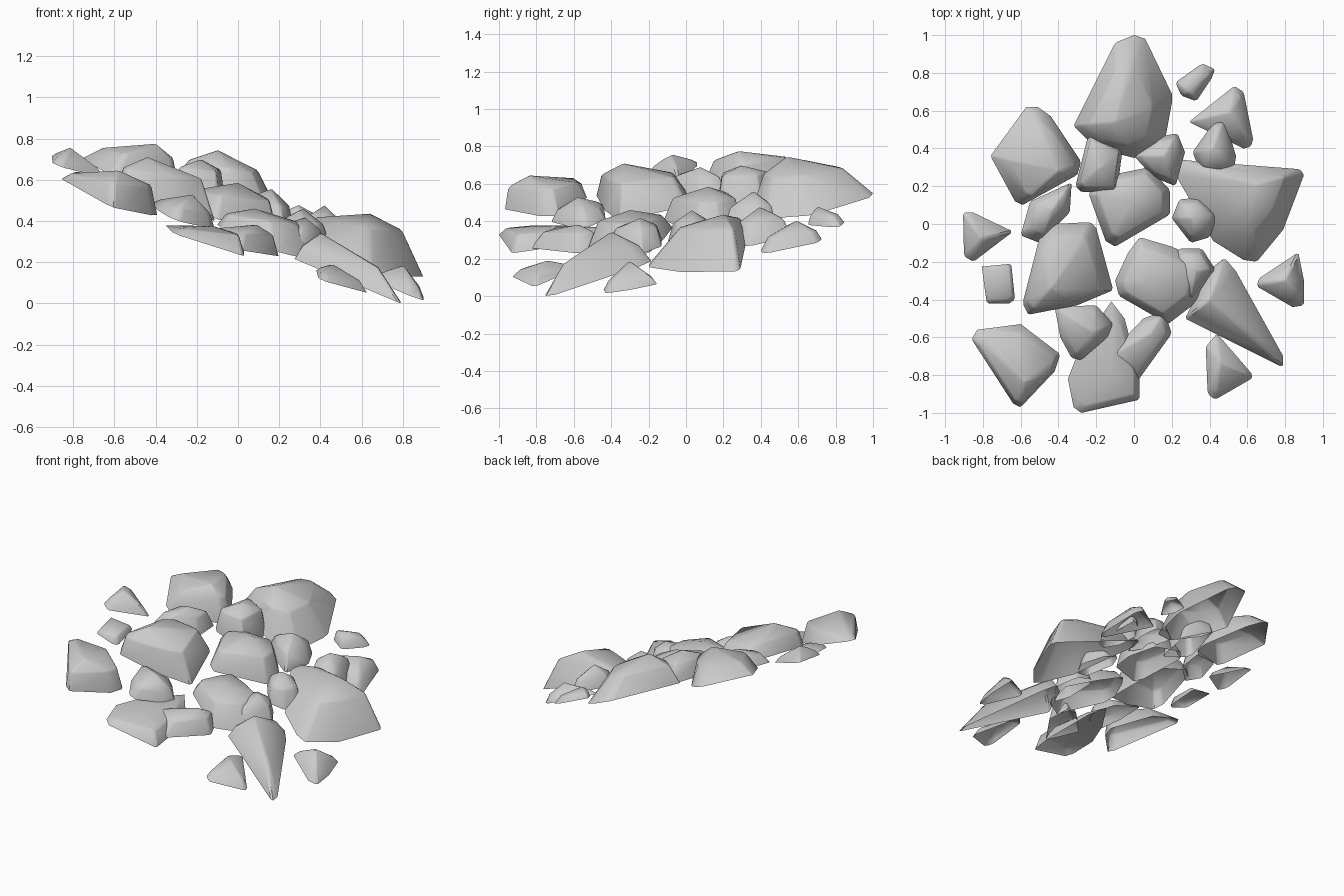
import bpy, bmesh, math
from mathutils import Vector


def ground(x, y):
    """Sloping plane on which all the stones rest."""
    return 0.36 - 0.35 * x + 0.14 * y


def stone(name, outline, peak, inset=0.27, shoulder=0.66, lift=0.03):
    """Open-bottomed stone: ground outline, inset shoulder ring and a peak."""
    bm = bmesh.new()
    top = Vector(peak)
    rim = []
    for x, y in outline:
        base = Vector((x, y, ground(x, y) + lift))
        base.z = max(base.z, 0)
        rim.append(bm.verts.new(base))
        ring = base.lerp(top, inset)
        ring.z = base.z + (top.z - base.z) * shoulder
        bm.verts.new(ring)
    bm.verts.new(top)
    bmesh.ops.convex_hull(bm, input=bm.verts[:])
    rim = set(v for v in rim if v.is_valid)
    under = [f for f in bm.faces if all(v in rim for v in f.verts)]
    bmesh.ops.delete(bm, geom=under, context='FACES')
    loose = [v for v in bm.verts if not v.link_faces]
    bmesh.ops.delete(bm, geom=loose, context='VERTS')
    bmesh.ops.recalc_face_normals(bm, faces=bm.faces[:])
    if sum(f.normal.z * f.calc_area() for f in bm.faces) < 0:
        bmesh.ops.reverse_faces(bm, faces=bm.faces[:])
    mesh = bpy.data.meshes.new(name)
    bm.to_mesh(mesh)
    bm.free()
    ob = bpy.data.objects.new(name, mesh)
    bpy.context.collection.objects.link(ob)
    # softened arrises
    bev = ob.modifiers.new("soft_edges", 'BEVEL')
    bev.width = 0.01
    bev.segments = 1
    bev.limit_method = 'ANGLE'
    bev.angle_limit = math.radians(35)
    bpy.ops.object.select_all(action='DESELECT')
    ob.select_set(True)
    bpy.context.view_layer.objects.active = ob
    bpy.ops.object.shade_smooth_by_angle(angle=math.radians(60))


# large stones
stone("back_boulder", [(-.32, .52), (-.1, .96), (0, 1), (.06, .98), (.2, .69), (.2, .64), (.16, .42), (0, .35), (-.2, .4)],
      (-.1, .54, .745), .35, .68, lift=.05)
stone("back_left_boulder", [(-.76, .36), (-.57, .62), (-.51, .62), (-.44, .57), (-.28, .33), (-.3, .26), (-.59, .1), (-.63, .12)],
      (-.4, .28, .775), .27, .7)
stone("right_boulder", [(.22, .26), (.24, .34), (.53, .31), (.88, .29), (.9, .26), (.79, -.03), (.65, -.2), (.58, -.19), (.42, -.09)],
      (.64, .21, .435), .4, .74, .05)
stone("left_boulder", [(-.59, -.42), (-.5, -.07), (-.43, 0), (-.23, .01), (-.2, -.02), (-.11, -.35), (-.3, -.43), (-.56, -.48)],
      (-.44, -.34, .71), .2, .66, .05)
stone("front_left_boulder", [(-.86, -.61), (-.83, -.56), (-.6, -.53), (-.39, -.69), (-.42, -.78), (-.6, -.97), (-.64, -.95)],
      (-.58, -.84, .645), .15, .66)
stone("front_slab", [(-.35, -.82), (-.28, -.64), (-.12, -.41), (-.05, -.5), (.03, -.8), (.03, -.93), (-.28, -1), (-.32, -.97)],
      (-.12, -.8, .375), .18, .7, lift=.01)
stone("front_ridge", [(-.16, -.72), (-.04, -.6), (.05, -.5), (.16, -.46), (.2, -.58), (.02, -.83)],
      (.09, -.58, .385), .25, .65, .02)
stone("front_right_wedge", [(.27, -.5), (.4, -.24), (.48, -.18), (.54, -.25), (.79, -.7), (.79, -.76), (.6, -.66)],
      (.4, -.4, .345), .28, .5, .022)

# middle stones
stone("middle_stone", [(-.24, .16), (-.17, .25), (.08, .3), (.19, .18), (.19, .05), (-.1, -.12), (-.15, -.09)],
      (0, .12, .585), .2, .66)
stone("lower_middle_stone", [(-.1, -.3), (-.03, -.15), (.03, -.07), (.2, -.12), (.38, -.2), (.35, -.4), (.18, -.53), (-.08, -.38)],
      (.08, -.3, .46), .24, .7)
stone("small_front_stone", [(-.42, -.44), (-.2, -.43), (-.11, -.53), (-.14, -.6), (-.28, -.72), (-.33, -.71), (-.39, -.6)],
      (-.22, -.57, .53), .2, .45, lift=.04)
stone("small_middle_stone", [(.19, -.2), (.24, -.13), (.36, -.13), (.43, -.24), (.3, -.42), (.22, -.36)],
      (.33, -.25, .42), .22, .65, lift=.05)
stone("block_stone", [(-.31, .2), (-.24, .48), (-.06, .4), (-.09, .17), (-.28, .17)],
      (-.18, .3, .7), .18, .76, .04)
stone("left_filler_stone", [(-.6, -.06), (-.55, .12), (-.33, .22), (-.34, .06), (-.5, -.1)],
      (-.43, .08, .69))
stone("back_filler_stone", [(0, .36), (.12, .46), (.23, .48), (.27, .38), (.22, .2), (.1, .25)],
      (.16, .36, .56), .2, .55, lift=.05)
stone("round_stone", [(.2, .03), (.24, .13), (.35, .14), (.45, .05), (.44, .0), (.4, -.07), (.3, -.1)],
      (.31, .03, .46), .22, .6, .05)
stone("right_back_stone", [(.31, .38), (.43, .55), (.48, .56), (.54, .36), (.53, .29), (.45, .24), (.35, .28)],
      (.42, .4, .48), .22, .55, .05)

# outlying small stones
stone("back_right_chip", [(.29, .54), (.53, .73), (.58, .7), (.63, .45), (.62, .41), (.58, .4), (.4, .5)],
      (.51, .59, .405), .2, .45)
stone("back_chip", [(.22, .75), (.36, .85), (.43, .82), (.41, .77), (.33, .65), (.25, .68)],
      (.29, .7, .48), .2, .45, .045)
stone("front_right_chip", [(.38, -.65), (.44, -.58), (.63, -.8), (.62, -.82), (.43, -.93), (.39, -.9)],
      (.46, -.74, .19), .2, .4, .025)
stone("right_chip", [(.65, -.33), (.66, -.29), (.87, -.15), (.9, -.3), (.9, -.43), (.84, -.44)],
      (.8, -.3, .19), .2, .33, .03)
stone("left_chip", [(-.905, .06), (-.85, .06), (-.64, -.04), (-.85, -.2), (-.9, -.17)],
      (-.81, -.08, .76), .2, .33)
stone("left_square_chip", [(-.8, -.23), (-.65, -.21), (-.63, -.4), (-.66, -.42), (-.78, -.42)],
      (-.71, -.32, .635), .15, .7)
